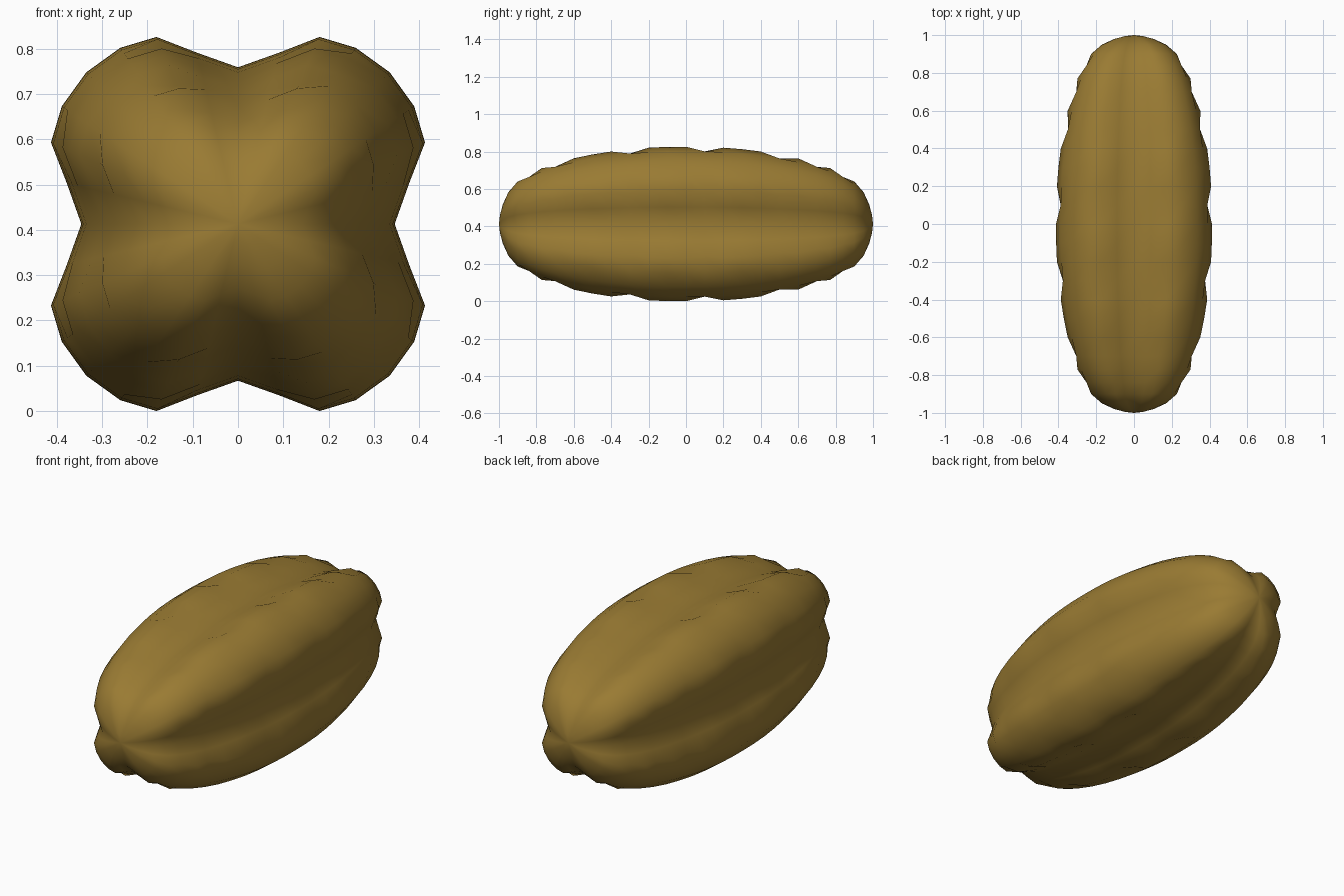
import bpy, bmesh

if "Cube" in bpy.data.objects:
    bpy.data.objects.remove(bpy.data.objects["Cube"])

HALF_H = 0.413

# Quarter of the four-lobed cross-section, groove to groove
quarter = [(0, .346), (.09, .378), (.18, .413), (.26, .389),
           (.335, .335), (.389, .26), (.413, .18), (.378, .09)]
section = []
for _ in range(4):
    section += quarter
    quarter = [(z, -x) for x, z in quarter]

# Half of the lengthwise outline: distance from middle, radius factor
half = [(0, 1.0), (.1, .998), (.2, .988), (.3, .968), (.4, .938), (.5, .90),
        (.6, .85), (.7, .785), (.77, .725), (.84, .645), (.9, .55),
        (.95, .41), (.98, .25), (.995, .11)]
rings = [(-y, s) for y, s in reversed(half[1:])] + half
dips = {-.84, -.7, -.3, .1, .5, .7, .84}    # slight dents along the ridges

# Ridged body
bm = bmesh.new()
loops = []
for y, s in rings:
    loop = []
    for i, (x, z) in enumerate(section):
        k = .94 if y in dips and i % 8 in (2, 6) else 1
        loop.append(bm.verts.new((x * s * k, y, z * s * k + HALF_H)))
    loops.append(loop)
n = len(section)
for a, b in zip(loops, loops[1:]):
    for i in range(n):
        j = (i + 1) % n
        bm.faces.new((a[i], a[j], b[j], b[i]))

# Closed tips
for loop, y in ((loops[0], -1), (loops[-1], 1)):
    tip = bm.verts.new((0, y, HALF_H))
    for i in range(n):
        bm.faces.new((loop[i], loop[(i + 1) % n], tip))
bmesh.ops.recalc_face_normals(bm, faces=bm.faces)
for f in bm.faces:
    f.smooth = True

mesh = bpy.data.meshes.new("ridged_body")
bm.to_mesh(mesh)
bm.free()
body = bpy.data.objects.new("ridged_body", mesh)
bpy.context.collection.objects.link(body)

mat = bpy.data.materials.new("golden brown")
mat.diffuse_color = (.32, .197, .033, 1)
mat.use_nodes = True
mat.node_tree.nodes["Principled BSDF"].inputs["Base Color"].default_value = mat.diffuse_color
mesh.materials.append(mat)
